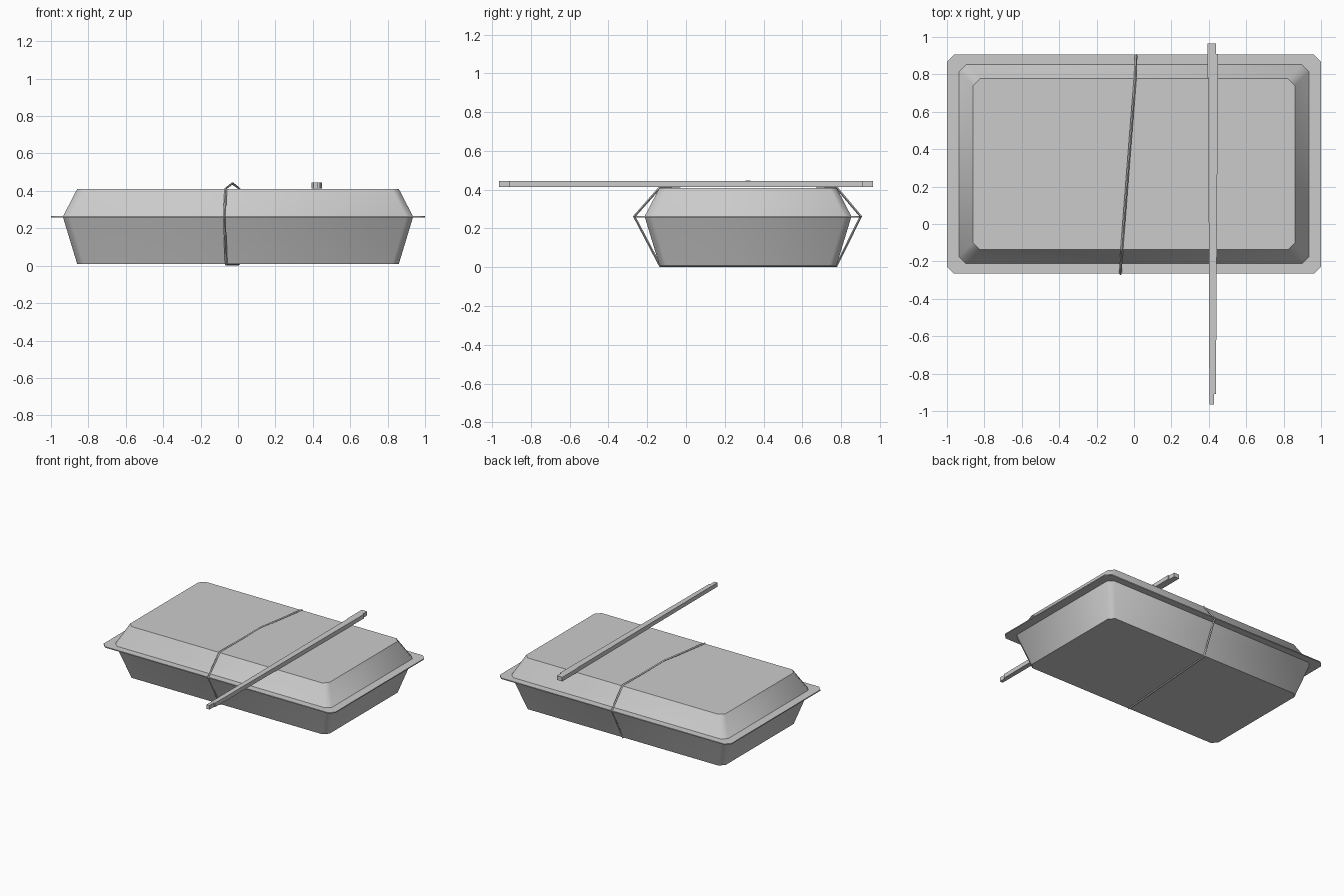
import bpy, bmesh, math

cube = bpy.data.objects.get("Cube")
if cube:
    bpy.data.objects.remove(cube, do_unlink=True)

grey = bpy.data.materials.new("light_grey")
grey.use_nodes = True
colour = (0.6, 0.6, 0.6, 1)
grey.diffuse_color = colour
grey.node_tree.nodes["Principled BSDF"].inputs["Base Color"].default_value = colour

BOX_Y = 0.32


def loft(name, rings):
    """Join stacked rings of points with quads and cap both ends."""
    bm = bmesh.new()
    loops = [[bm.verts.new(p) for p in ring] for ring in rings]
    for low, high in zip(loops, loops[1:]):
        for i in range(len(low)):
            j = (i + 1) % len(low)
            bm.faces.new((low[i], low[j], high[j], high[i]))
    bm.faces.new(loops[0][::-1])
    bm.faces.new(loops[-1])
    bmesh.ops.recalc_face_normals(bm, faces=bm.faces)
    mesh = bpy.data.meshes.new(name)
    bm.to_mesh(mesh)
    bm.free()
    mesh.materials.append(grey)
    obj = bpy.data.objects.new(name, mesh)
    bpy.context.collection.objects.link(obj)
    return obj


def select(obj):
    bpy.ops.object.select_all(action="DESELECT")
    obj.select_set(True)
    bpy.context.view_layer.objects.active = obj


def cut_rectangle(hx, hy, z, cut=0.037):
    """Rectangle with clipped corners, around the box centre."""
    points = []
    for sx, sy in ((1, 1), (-1, 1), (-1, -1), (1, -1)):
        pair = [(sx * hx, sy * (hy - cut)), (sx * (hx - cut), sy * hy)]
        points += pair if sx * sy > 0 else pair[::-1]
    return [(x, y + BOX_Y, z) for x, y in points]


# Food box: tapered tray, thin flange and sloping lid
profile = [(0.86, 0.457, 0.01), (0.935, 0.532, 0.257), (1, 0.585, 0.257),
           (1, 0.585, 0.265), (0.935, 0.532, 0.265), (0.86, 0.457, 0.41)]
box = loft("food_box", [cut_rectangle(*p) for p in profile])
select(box)
bpy.ops.object.shade_smooth_by_angle(angle=math.radians(50))

# Joined pair of chopsticks, tapering to the front, with staggered ends
outline = [(0.403, -0.965), (0.429, -0.965), (0.429, -0.91), (0.438, -0.91),
           (0.449, 0.91), (0.439, 0.91), (0.439, 0.965), (0.393, 0.965),
           (0.393, 0.78), (0.397, 0.78)]
loft("chopsticks", [[(x, y, z) for x, y in outline] for z in (0.413, 0.445)])

# Elastic band stretched around the box
path = [(-0.065, -0.133, 0.413), (-0.03, BOX_Y, 0.44), (0.006, 0.775, 0.413),
        (0.011, 0.902, 0.262), (0.003, 0.775, 0.006), (-0.063, -0.133, 0.006),
        (-0.073, -0.267, 0.262)]
curve = bpy.data.curves.new("elastic_band", "CURVE")
curve.dimensions = "3D"
curve.bevel_depth = 0.007
curve.bevel_resolution = 0
spline = curve.splines.new("POLY")
spline.points.add(len(path) - 1)
for point, co in zip(spline.points, path):
    point.co = (*co, 1)
spline.use_cyclic_u = True
spline.use_smooth = False
curve.materials.append(grey)
band = bpy.data.objects.new("elastic_band", curve)
bpy.context.collection.objects.link(band)
select(band)
bpy.ops.object.convert(target="MESH")
